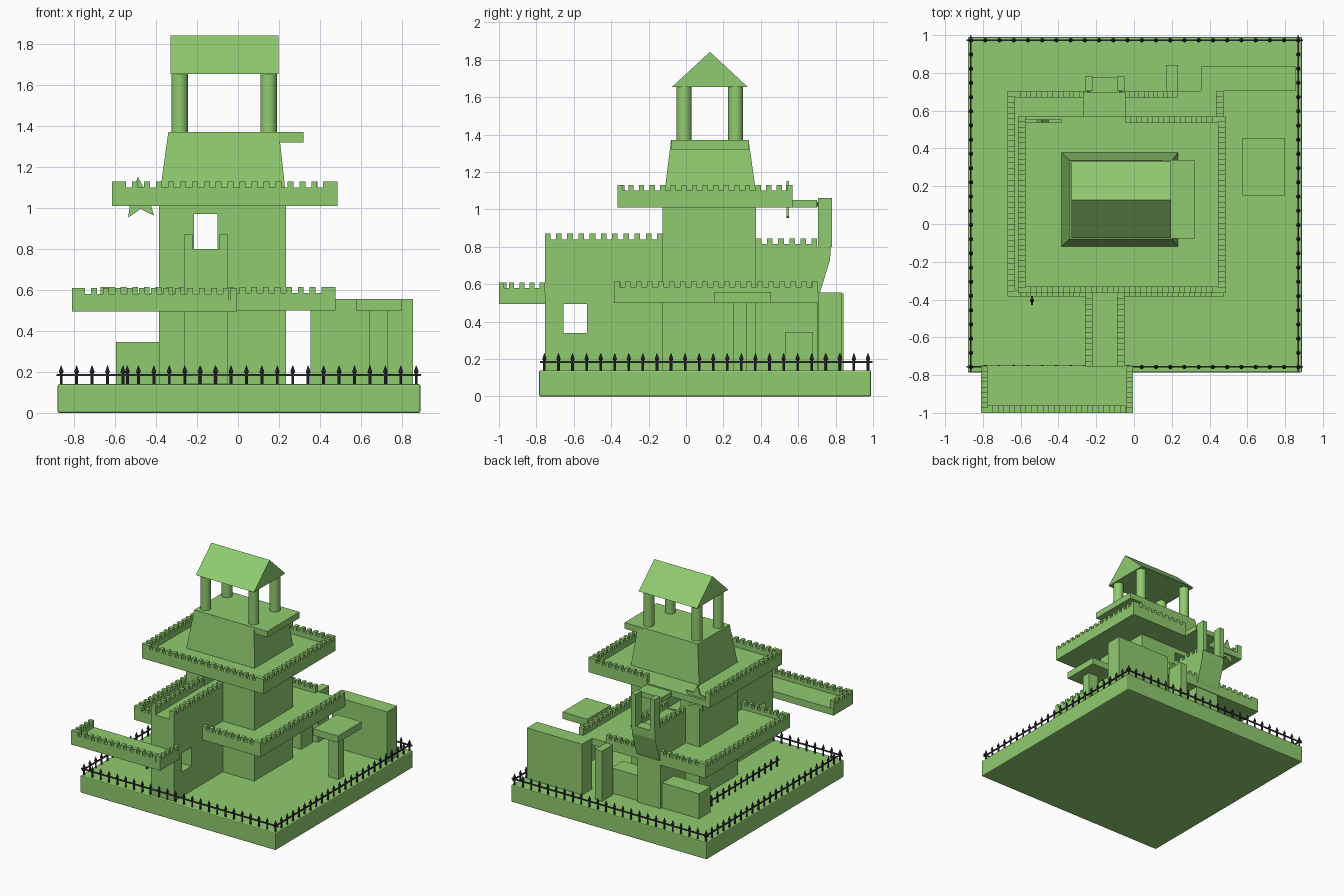
import bpy, bmesh, math
from mathutils import Matrix, Vector

if "Cube" in bpy.data.objects:
    bpy.data.objects.remove(bpy.data.objects["Cube"])


def material(name, color):
    m = bpy.data.materials.new(name)
    m.diffuse_color = color
    m.use_nodes = True
    m.node_tree.nodes["Principled BSDF"].inputs["Base Color"].default_value = m.diffuse_color
    return m


GREEN = material("green", (0.28, 0.6, 0.16, 1))
DARK = material("dark_iron", (0.04, 0.04, 0.05, 1))


def finish(name, bm, mat=GREEN):
    bmesh.ops.recalc_face_normals(bm, faces=bm.faces)
    me = bpy.data.meshes.new(name)
    bm.to_mesh(me)
    bm.free()
    ob = bpy.data.objects.new(name, me)
    me.materials.append(mat)
    bpy.context.collection.objects.link(ob)
    return ob


def add_box(bm, x0, x1, y0, y1, z0, z1):
    m = Matrix.Translation(((x0 + x1) / 2, (y0 + y1) / 2, (z0 + z1) / 2))
    m = m @ Matrix.Diagonal((x1 - x0, y1 - y0, z1 - z0, 1))
    return bmesh.ops.create_cube(bm, size=1, matrix=m)["verts"]


def box(name, *d, mat=GREEN):
    bm = bmesh.new()
    add_box(bm, *d)
    return finish(name, bm, mat)


def prism(name, pts, axis, a, b, mat=GREEN):
    """Extrude a 2D profile along x (profile y,z) or y (profile x,z)."""
    bm = bmesh.new()
    place = (lambda p: (a, p[0], p[1])) if axis == "x" else (lambda p: (p[0], a, p[1]))
    f = bm.faces.new([bm.verts.new(place(p)) for p in pts])
    new = bmesh.ops.extrude_face_region(bm, geom=[f])["geom"]
    d = Vector((b - a, 0, 0)) if axis == "x" else Vector((0, b - a, 0))
    bmesh.ops.translate(bm, vec=d, verts=[v for v in new if isinstance(v, bmesh.types.BMVert)])
    return finish(name, bm, mat)


def cut(ob, *d):
    c = box("cutter", *d)
    c.hide_render = True
    c.hide_set(True)
    c.display_type = 'WIRE'
    mod = ob.modifiers.new("opening", 'BOOLEAN')
    mod.operation, mod.object, mod.solver = 'DIFFERENCE', c, 'EXACT'
    bpy.context.view_layer.update()
    dg = bpy.context.evaluated_depsgraph_get()
    me = bpy.data.meshes.new_from_object(ob.evaluated_get(dg))
    ob.modifiers.clear()
    ob.data = me
    bpy.data.objects.remove(c)


def parapet(name, runs, z0, z1, h=0.03):
    """Walls given as (x0, x1, y0, y1), each topped with evenly spaced merlons."""
    bm = bmesh.new()
    for x0, x1, y0, y1 in runs:
        add_box(bm, x0, x1, y0, y1, z0, z1 - h)
        along_x = (x1 - x0) > (y1 - y0)
        s, e = (x0, x1) if along_x else (y0, y1)
        n = max(1, round((e - s) / 0.06))
        step = (e - s) / (2 * n + 1)
        for i in range(n + 1):
            a = s + 2 * i * step
            r = (a, a + step, y0, y1) if along_x else (x0, x1, a, a + step)
            add_box(bm, *r, z1 - h, z1)
    return finish(name, bm)


# Base plate with softened edges
base = box("base", -0.88, 0.89, -0.785, 0.99, 0, 0.14)
bev = base.modifiers.new("bevel", 'BEVEL')
bev.width, bev.segments = 0.008, 2

# Main keep with a passage running front to back
keep = box("keep", -0.385, 0.235, -0.125, 0.375, 0.13, 1.02)
cut(keep, -0.215, -0.10, -0.3, 0.6, 0.80, 0.97)

# Front arm with a window, and its walkway parapets
arm = box("front_arm", -0.26, -0.05, -0.755, -0.12, 0.13, 0.80)
cut(arm, -0.5, 0.2, -0.655, -0.53, 0.34, 0.495)
parapet("front_arm_parapet", [(-0.26, -0.22, -0.755, -0.125),
                              (-0.09, -0.05, -0.755, -0.125)], 0.80, 0.87)

# Back arm, its parapets, and the flared gate with two posts
box("back_arm", -0.26, -0.05, 0.37, 0.70, 0.13, 0.79)
parapet("back_arm_parapet", [(-0.26, -0.22, 0.375, 0.70),
                             (-0.09, -0.05, 0.375, 0.70)], 0.78, 0.845)
prism("gate_body", [(0.69, 0.50), (0.715, 0.55), (0.77, 0.73), (0.775, 0.80), (0.69, 0.80)],
      "x", -0.26, -0.05)
for side, x in (("left", -0.26), ("right", -0.09)):
    box("gate_post_" + side, x, x + 0.04, 0.705, 0.78, 0.80, 1.06)
    box("gate_hinge_" + side, x + 0.01, x + 0.03, 0.67, 0.71, 1.015, 1.04, mat=DARK)
box("upper_bridge", -0.27, -0.045, 0.55, 0.70, 1.01, 1.05)

# Lower terrace
box("terrace_floor", -0.67, 0.475, -0.385, 0.705, 0.50, 0.555)
parapet("terrace_parapet", [
    (-0.67, -0.63, -0.385, 0.705), (0.435, 0.475, -0.385, 0.705),
    (-0.63, -0.26, -0.385, -0.35), (-0.05, 0.435, -0.385, -0.35),
    (-0.63, -0.26, 0.67, 0.705), (-0.05, 0.23, 0.67, 0.705)], 0.55, 0.615)

# Front balcony
box("balcony_floor", -0.81, -0.005, -1.0, -0.75, 0.495, 0.55)
parapet("balcony_parapet", [
    (-0.775, -0.045, -1.0, -0.96),
    (-0.81, -0.775, -1.0, -0.755), (-0.04, -0.005, -1.0, -0.755)], 0.54, 0.61)

# Upper platform, open at the back left
box("platform_floor", -0.615, 0.485, -0.365, 0.57, 1.01, 1.06)
parapet("platform_parapet", [
    (-0.615, -0.575, -0.365, 0.57), (0.445, 0.485, -0.365, 0.57),
    (-0.575, 0.445, -0.365, -0.33), (-0.045, 0.445, 0.535, 0.57)], 1.05, 1.13)

# Star wheel at the open corner
star = [(-0.48 + r * math.sin(t), 1.045 + r * math.cos(t))
        for i in range(10)
        for r, t in [((0.108, 0.05)[i % 2], math.pi * i / 5 - 0.08)]]
prism("star_wheel", star, "y", 0.538, 0.552)

# Tapered upper tower
bm = bmesh.new()
for v in add_box(bm, -0.385, 0.235, -0.12, 0.38, 1.05, 1.37):
    if v.co.z > 1.2:
        v.co.x = -0.34 if v.co.x < 0 else 0.20
        v.co.y = -0.08 if v.co.y < 0 else 0.335
finish("upper_tower", bm)
box("tower_ledge", 0.15, 0.32, -0.078, 0.338, 1.32, 1.37)

# Belfry columns and gable roof
for i, (x, y) in enumerate([(x, y) for x in (-0.285, 0.15) for y in (-0.01, 0.265)]):
    bpy.ops.mesh.primitive_cylinder_add(vertices=24, radius=0.04, depth=0.31,
                                        location=(x, y, 1.515))
    c = bpy.context.object
    c.name = f"column_{i + 1}"
    c.data.materials.append(GREEN)
    bpy.ops.object.shade_smooth_by_angle()
prism("roof", [(-0.075, 1.655), (0.33, 1.655), (0.128, 1.842)], "x", -0.33, 0.197)

# Courtyard walls, gate pillar and table
box("low_wall", -0.595, 0.20, 0.53, 0.68, 0.13, 0.345)
box("gate_pillar", 0.17, 0.232, 0.70, 0.843, 0.13, 0.55)
box("tall_wall", 0.355, 0.855, 0.705, 0.835, 0.13, 0.555)
box("table_top", 0.575, 0.80, 0.15, 0.455, 0.50, 0.555)
box("table_leg", 0.64, 0.73, 0.255, 0.325, 0.13, 0.51)


# Iron fences with spear-tipped posts
def fence(name, p, q):
    p, q = Vector(p), Vector(q)
    d = (q - p).normalized()
    n = round((q - p).length / 0.0765)
    bm = bmesh.new()
    a, b = p - d * 0.02, q + d * 0.02
    add_box(bm, min(a.x, b.x) - 0.004, max(a.x, b.x) + 0.004,
            min(a.y, b.y) - 0.004, max(a.y, b.y) + 0.004, 0.18, 0.19)
    for i in range(n + 1):
        c = p.lerp(q, i / n)
        for r0, r1, z0, z1 in ((0.007, 0.007, 0.135, 0.197),
                               (0.007, 0.012, 0.193, 0.20), (0.012, 0.001, 0.20, 0.232)):
            bmesh.ops.create_cone(bm, cap_ends=True, segments=8, radius1=r0, radius2=r1,
                                  depth=z1 - z0,
                                  matrix=Matrix.Translation((c.x, c.y, (z0 + z1) / 2)))
    finish(name, bm, DARK)


fence("front_fence", (-0.863, -0.757), (0.87, -0.757))
fence("back_fence", (-0.863, 0.973), (0.87, 0.973))
fence("left_fence", (-0.863, -0.757), (-0.863, 0.973))
fence("right_fence", (0.87, -0.757), (0.87, 0.973))
fence("inner_fence", (-0.54, -0.405), (-0.54, 0.52))
